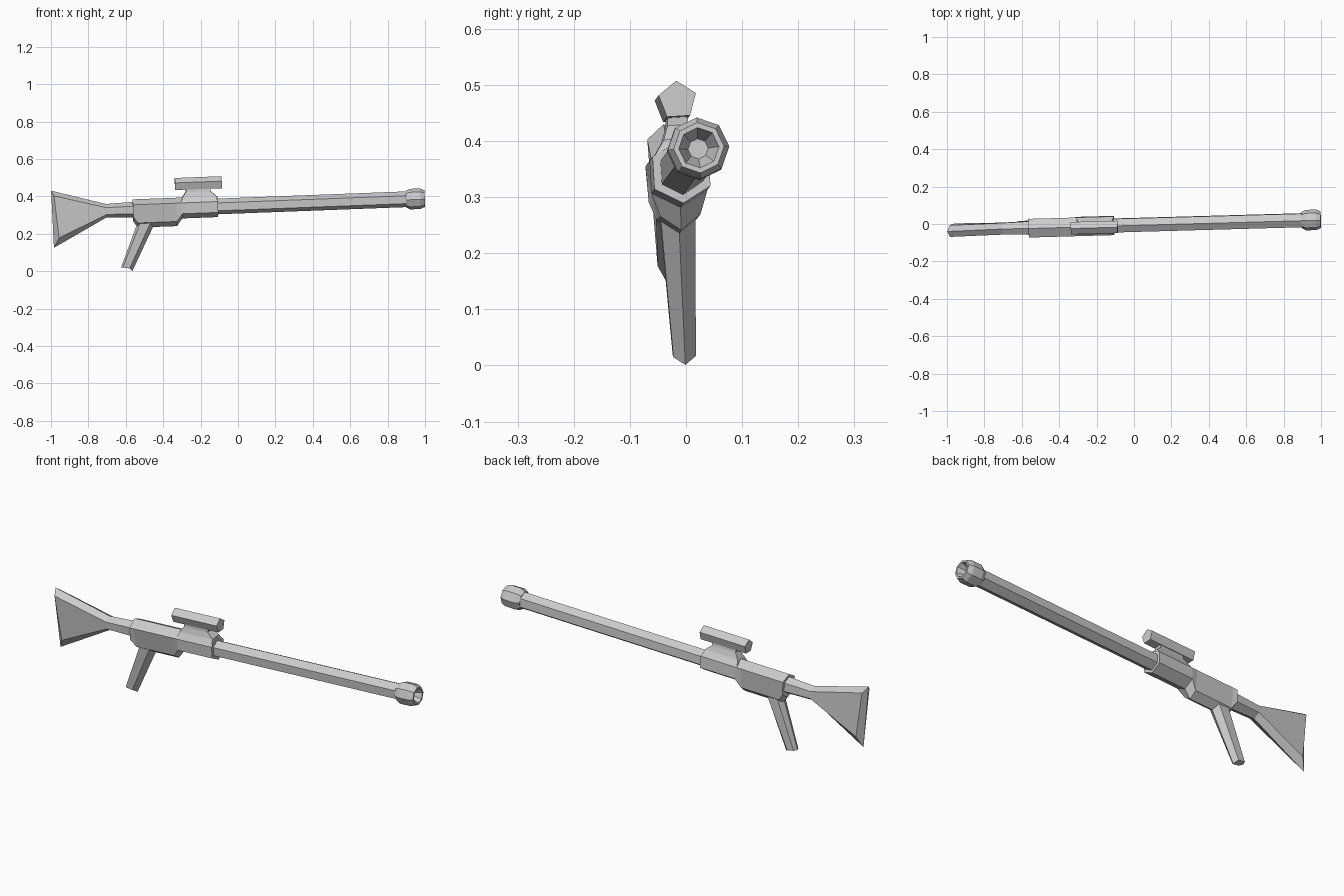
import bpy, bmesh
from math import sin, cos, pi
from mathutils import Matrix

if "Cube" in bpy.data.objects:
    bpy.data.objects.remove(bpy.data.objects["Cube"])

# The whole model lies along x, then gets a slight yaw, pitch and roll
POSE = (Matrix.Translation((0, -0.005, 0.35)) @ Matrix.Rotation(0.028, 4, 'Z')
        @ Matrix.Rotation(-0.038, 4, 'Y') @ Matrix.Rotation(0.06, 4, 'X'))


def loft(name, rings, ridge_start=False):
    """Skin a list of equal-sized point rings and close both ends."""
    bm = bmesh.new()
    vs = [[bm.verts.new(p) for p in r] for r in rings]
    n = len(vs[0])
    for a, b in zip(vs, vs[1:]):
        for i in range(n):
            j = (i + 1) % n
            bm.faces.new((a[i], a[j], b[j], b[i]))
    first = vs[0]
    if ridge_start:  # two faces meeting in a centre ridge
        h = n // 2
        bm.faces.new(first[:h + 1])
        bm.faces.new(first[h:] + first[:1])
    else:
        bm.faces.new(first)
    bm.faces.new(vs[-1])
    bmesh.ops.recalc_face_normals(bm, faces=bm.faces[:])
    mesh = bpy.data.meshes.new(name)
    bm.to_mesh(mesh)
    bm.free()
    obj = bpy.data.objects.new(name, mesh)
    bpy.context.collection.objects.link(obj)
    obj.matrix_world = POSE
    return obj


def ngon(x, r, n, z=0.0):
    return [(x, r * sin(2 * pi * i / n), z + r * cos(2 * pi * i / n)) for i in range(n)]


def hexa(x, top, up, low, bottom, w_up, w_low):
    """Six-sided section with a point at the top and bottom."""
    return [(x, 0, top), (x, w_up, up), (x, w_low, low),
            (x, 0, bottom), (x, -w_low, low), (x, -w_up, up)]


# Barrel
loft("barrel", [ngon(-0.15, 0.042, 6), ngon(0.93, 0.042, 6)])

# Muzzle with a tapered bore
muzzle = [(0.897, 0.043), (0.92, 0.055), (0.975, 0.055), (0.999, 0.045),
          (0.999, 0.036), (0.95, 0.018)]
loft("muzzle", [ngon(x, r, 8) for x, r in muzzle])

# Receiver with a deeper middle housing
slim = (0.055, 0.029, -0.029, -0.057, 0.05, 0.05)
deep = (0.055, 0.029, -0.07, -0.097, 0.05, 0.036)
loft("receiver", [hexa(-0.563, 0.055, 0.029, -0.035, -0.062, 0.05, 0.048),
                  hexa(-0.54, *deep), hexa(-0.33, *deep),
                  hexa(-0.30, *slim), hexa(-0.108, *slim)])


# Sight mount: wide foot narrowing to a neck
def slab(x0, x1, w, z):
    return [(x0, -w, z), (x1, -w, z), (x1, w, z), (x0, w, z)]


loft("sight_mount", [slab(-0.306, -0.109, 0.045, 0.032), slab(-0.295, -0.115, 0.028, 0.058),
                     slab(-0.277, -0.145, 0.019, 0.084), slab(-0.275, -0.143, 0.016, 0.11)])

# Five-sided sight
loft("sight", [ngon(-0.333, 0.035, 5, 0.126), ngon(-0.083, 0.035, 5, 0.126)])


# Grip: ridged front, leaning back
def grip_ring(back, front, zb, zf, w):
    d = front - back
    mid = zb + (zf - zb) * 0.3
    return [(front, 0, zf), (front - 0.25 * d, w, mid), (back + 0.15 * d, w, zb),
            (back, 0, zb), (back + 0.15 * d, -w, zb), (front - 0.25 * d, -w, mid)]


loft("grip", [grip_ring(-0.54, -0.45, -0.07, -0.08, 0.031),
              grip_ring(-0.637, -0.577, -0.306, -0.328, 0.02)])

# Stock: flared butt with a ridged rear end
butt = [(-0.996, 0, 0.118), (-0.983, 0.031, 0.092), (-0.963, 0.027, -0.135),
        (-0.992, 0, -0.188), (-0.963, -0.027, -0.135), (-0.983, -0.031, 0.092)]
loft("stock", [butt, hexa(-0.705, 0.036, 0.018, -0.018, -0.036, 0.031, 0.031),
               hexa(-0.55, 0.042, 0.021, -0.021, -0.042, 0.036, 0.036)], ridge_start=True)
